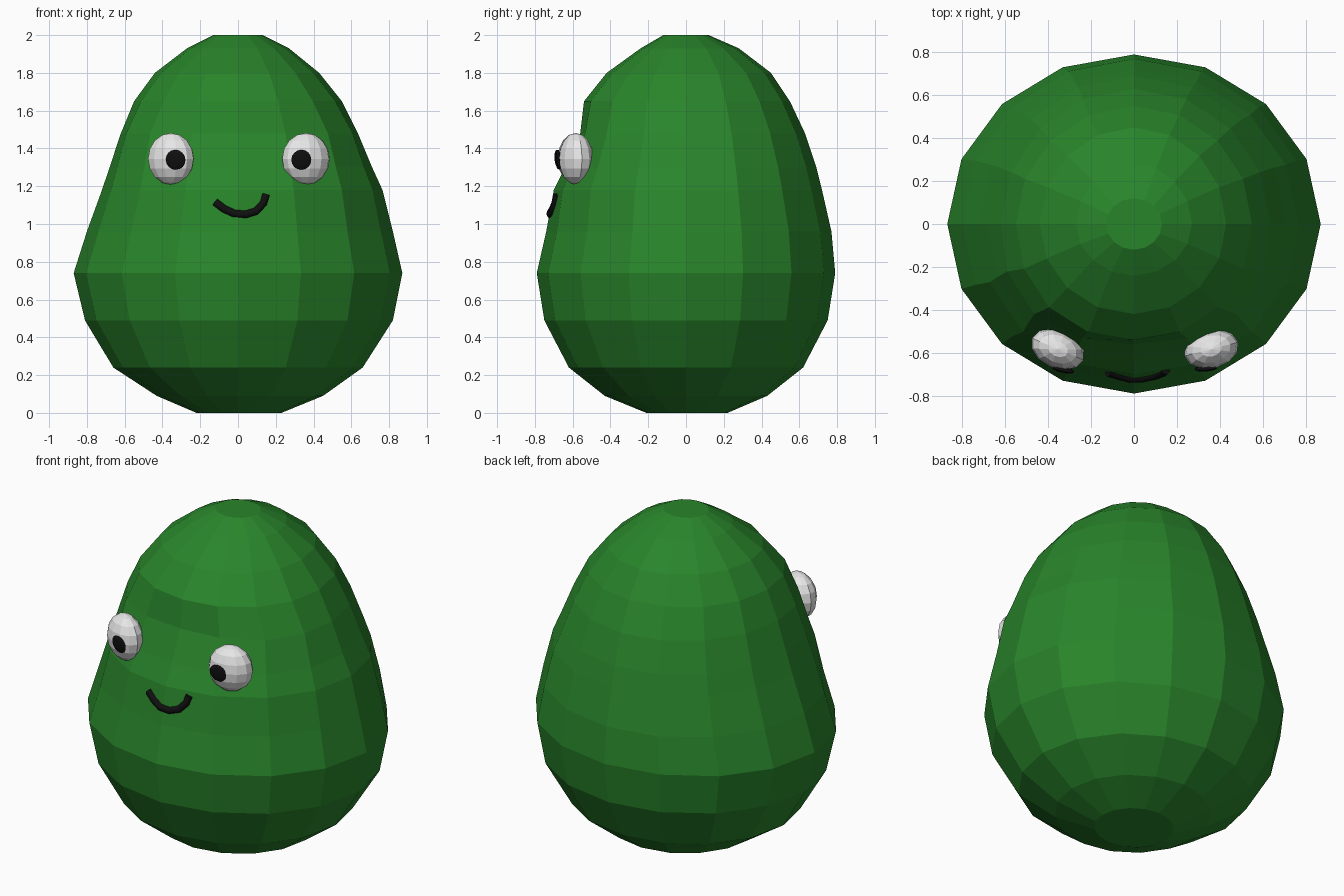
import bpy, bmesh
from math import cos, sin, pi
from mathutils import Vector
from mathutils.bvhtree import BVHTree

cube = bpy.data.objects.get("Cube")
if cube:
    bpy.data.objects.remove(cube)


def material(name, colour):
    mat = bpy.data.materials.new(name)
    mat.use_nodes = True
    mat.diffuse_color = (*colour, 1)
    bsdf = mat.node_tree.nodes["Principled BSDF"]
    bsdf.inputs["Base Color"].default_value = (*colour, 1)
    bsdf.inputs["Roughness"].default_value = 0.8
    return mat


green = material("leaf green", (0.022, 0.235, 0.024))
white = material("eye white", (0.8, 0.8, 0.8))
black = material("ink black", (0.005, 0.005, 0.005))


def finish(name, bm, mat):
    """Turn a bmesh into a linked object and return it with a ray-cast tree."""
    bmesh.ops.recalc_face_normals(bm, faces=bm.faces)
    tree = BVHTree.FromBMesh(bm)
    mesh = bpy.data.meshes.new(name)
    bm.to_mesh(mesh)
    bm.free()
    mesh.materials.append(mat)
    obj = bpy.data.objects.new(name, mesh)
    bpy.context.collection.objects.link(obj)
    return obj, tree


# Body: stacked 16-sided rings (height, right, left, front, back, front squareness)
RINGS = [
    (0.00, 0.22, 0.23, 0.21, 0.22, 2),
    (0.09, 0.43, 0.45, 0.43, 0.43, 2),
    (0.24, 0.66, 0.66, 0.62, 0.62, 2),
    (0.49, 0.81, 0.82, 0.75, 0.75, 2),
    (0.74, 0.87, 0.87, 0.79, 0.79, 2),
    (0.96, 0.80, 0.82, 0.74, 0.77, 2),
    (1.18, 0.72, 0.765, 0.70, 0.72, 2.1),
    (1.30, 0.68, 0.71, 0.64, 0.69, 2.2),
    (1.48, 0.62, 0.635, 0.56, 0.63, 2.4),
    (1.65, 0.55, 0.55, 0.54, 0.55, 2.1),
    (1.80, 0.44, 0.43, 0.42, 0.45, 2),
    (1.93, 0.27, 0.27, 0.24, 0.28, 2),
    (2.00, 0.13, 0.13, 0.12, 0.12, 2),
]
SIDES = 16


def ring_point(angle, z, right, left, front, back, power):
    c, s = cos(angle), sin(angle)
    p = power if s < 0 else 2
    k = (abs(c) ** p + abs(s) ** p) ** (-1 / p)
    return (c * k * (left if c > 0 else right), s * k * (back if s > 0 else front), z)


bm = bmesh.new()
loops = [[bm.verts.new(ring_point(2 * pi * i / SIDES, *ring)) for i in range(SIDES)]
         for ring in RINGS]
for low, high in zip(loops, loops[1:]):
    for i in range(SIDES):
        j = (i + 1) % SIDES
        bm.faces.new((low[i], low[j], high[j], high[i]))
bm.faces.new(loops[0][::-1])
bm.faces.new(loops[-1])
body, body_tree = finish("body", bm, green)


# Eyes: flattened faceted balls, each turned to follow the body, with a pupil
def add_eye(side, x, turn, pupil_x):
    bm = bmesh.new()
    bmesh.ops.create_uvsphere(bm, u_segments=12, v_segments=8, radius=1)
    for v in bm.verts:
        p = Vector((v.co.x * 0.13, v.co.y * 0.09, v.co.z * 0.137))
        v.co = Vector((p.x * cos(turn) - p.y * sin(turn),
                       p.x * sin(turn) + p.y * cos(turn), p.z)) + Vector((x, -0.583, 1.345))
    eye, tree = finish(side + "_eye", bm, white)

    hit, normal, _, _ = tree.ray_cast(Vector((pupil_x, -2, 1.34)), Vector((0, 1, 0)))
    bm = bmesh.new()
    bmesh.ops.create_uvsphere(bm, u_segments=16, v_segments=8, radius=0.053)
    pupil, _ = finish(side + "_pupil", bm, black)
    pupil.scale = (1, 1, 0.25)
    pupil.rotation_euler = normal.to_track_quat('Z', 'Y').to_euler()
    pupil.location = hit


add_eye("left", 0.36, 0.25, 0.335)
add_eye("right", -0.355, -0.4, -0.33)

# Mouth: rounded stroke laid on the front of the body
bm = bmesh.new()
STROKE = [(-0.12, 1.115), (-0.075, 1.08), (-0.02, 1.055), (0.04, 1.05),
          (0.095, 1.067), (0.135, 1.11), (0.148, 1.155)]
curve = bpy.data.curves.new("mouth", 'CURVE')
curve.dimensions = '3D'
curve.bevel_depth = 0.021
curve.bevel_resolution = 2
curve.use_fill_caps = True
spline = curve.splines.new('POLY')
spline.points.add(len(STROKE) - 1)
bm.free()
for point, (x, z) in zip(spline.points, STROKE):
    hit = body_tree.ray_cast(Vector((x, -2, z)), Vector((0, 1, 0)))[0]
    point.co = (*hit, 1)
curve.materials.append(black)
mouth = bpy.data.objects.new("mouth", curve)
bpy.context.collection.objects.link(mouth)
